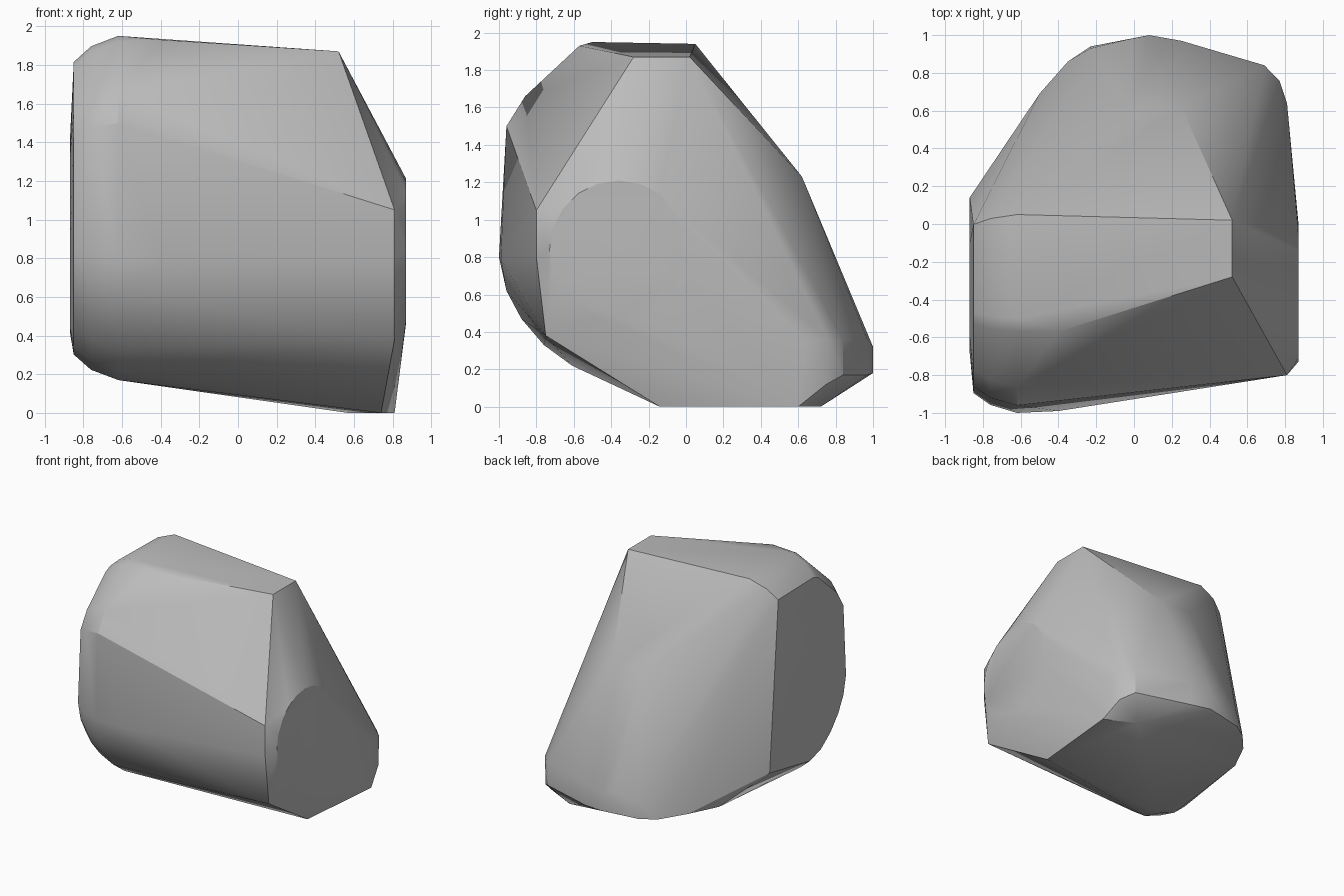
import bpy
import bmesh
from math import cos, sin, tau, radians

default_cube = bpy.data.objects.get("Cube")
if default_cube:
    bpy.data.objects.remove(default_cube, do_unlink=True)


def section(x, *outline):
    """Points of one cross-section, given as (y, z) pairs."""
    return [(x, y, z) for y, z in outline]


def shrunk(points, x, factor, centre_y=-0.3, centre_z=1.05):
    """Copy a cross-section to x, scaled about its middle."""
    return [(x, centre_y + (y - centre_y) * factor, centre_z + (z - centre_z) * factor)
            for _, y, z in points]


def disc(x, y, z, radius, count):
    """Round flat spot facing along x."""
    return [(x, y + radius * cos(tau * i / count), z + radius * sin(tau * i / count))
            for i in range(count)]


def make_material(name, colour):
    material = bpy.data.materials.new(name)
    material.use_nodes = True
    material.diffuse_color = colour
    shader = material.node_tree.nodes["Principled BSDF"]
    shader.inputs["Base Color"].default_value = colour
    shader.inputs["Roughness"].default_value = 0.9
    return material


# Rounded shoulder that runs around the broad end
shoulder = section(-0.62, (0.05, 1.94), (-0.5, 1.95), (-0.57, 1.92), (-0.86, 1.66),
                   (-0.96, 1.5), (-1, 0.8), (-0.96, 0.62), (-0.88, 0.47),
                   (-0.76, 0.33), (-0.61, 0.22), (-0.44, 0.17))
points = shoulder + shrunk(shoulder, -0.76, 0.94) + shrunk(shoulder, -0.85, 0.85)

# Flat broad end
points += section(-0.87, (0.14, 0.42), (-0.68, 0.8), (-0.55, 0.45), (-0.1, 1.4), (-0.6, 1.3))

# Body: crest, back ridge and underside
points += section(-0.62, (0.45, 0.19))
points += section(-0.5, (0.69, 0.19))
points += section(-0.4, (-0.99, 0.79), (-0.57, 1.93))
points += section(-0.35, (0.86, 0.17))
points += section(-0.23, (0.94, 0.17), (0.93, 0.3))
points += section(-0.02, (0.62, 1.23), (0.98, 0.36))
points += section(0.08, (1, 0.18), (1, 0.32))
points += section(0.25, (0.62, 1.23), (0.97, 0.17), (0.97, 0.36))
points += section(0.52, (-0.28, 1.87), (0.02, 1.87))

# Narrow end: base corners, lower rim and round flat spot
points += section(0.57, (0.72, 0))
points += section(0.69, (0.84, 0.17), (0.84, 0.36))
points += section(0.74, (-0.14, 0))
points += section(0.77, (0.76, 0.36), (0.75, 0.12))
points += section(0.81, (-0.75, 0.38), (-0.8, 0.8), (-0.8, 1.05), (0.6, 0), (0.64, 0.35))
points += disc(0.87, -0.36, 0.84, 0.37, 20)

# Wrap the cross-sections in one faceted boulder
bm = bmesh.new()
for point in points:
    bm.verts.new(point)
hull = bmesh.ops.convex_hull(bm, input=bm.verts)
unused = [v for v in bm.verts if not v.link_faces]
bmesh.ops.delete(bm, geom=unused, context="VERTS")
bmesh.ops.dissolve_limit(bm, angle_limit=radians(1), verts=bm.verts, edges=bm.edges)
bmesh.ops.recalc_face_normals(bm, faces=bm.faces)
mesh = bpy.data.meshes.new("boulder")
bm.to_mesh(mesh)
bm.free()

boulder = bpy.data.objects.new("boulder", mesh)
bpy.context.collection.objects.link(boulder)
mesh.materials.append(make_material("stone grey", (0.5, 0.5, 0.5, 1)))

# Soft shading across shallow facets
bpy.ops.object.select_all(action="DESELECT")
boulder.select_set(True)
bpy.context.view_layer.objects.active = boulder
bpy.ops.object.shade_smooth_by_angle(angle=radians(25))
